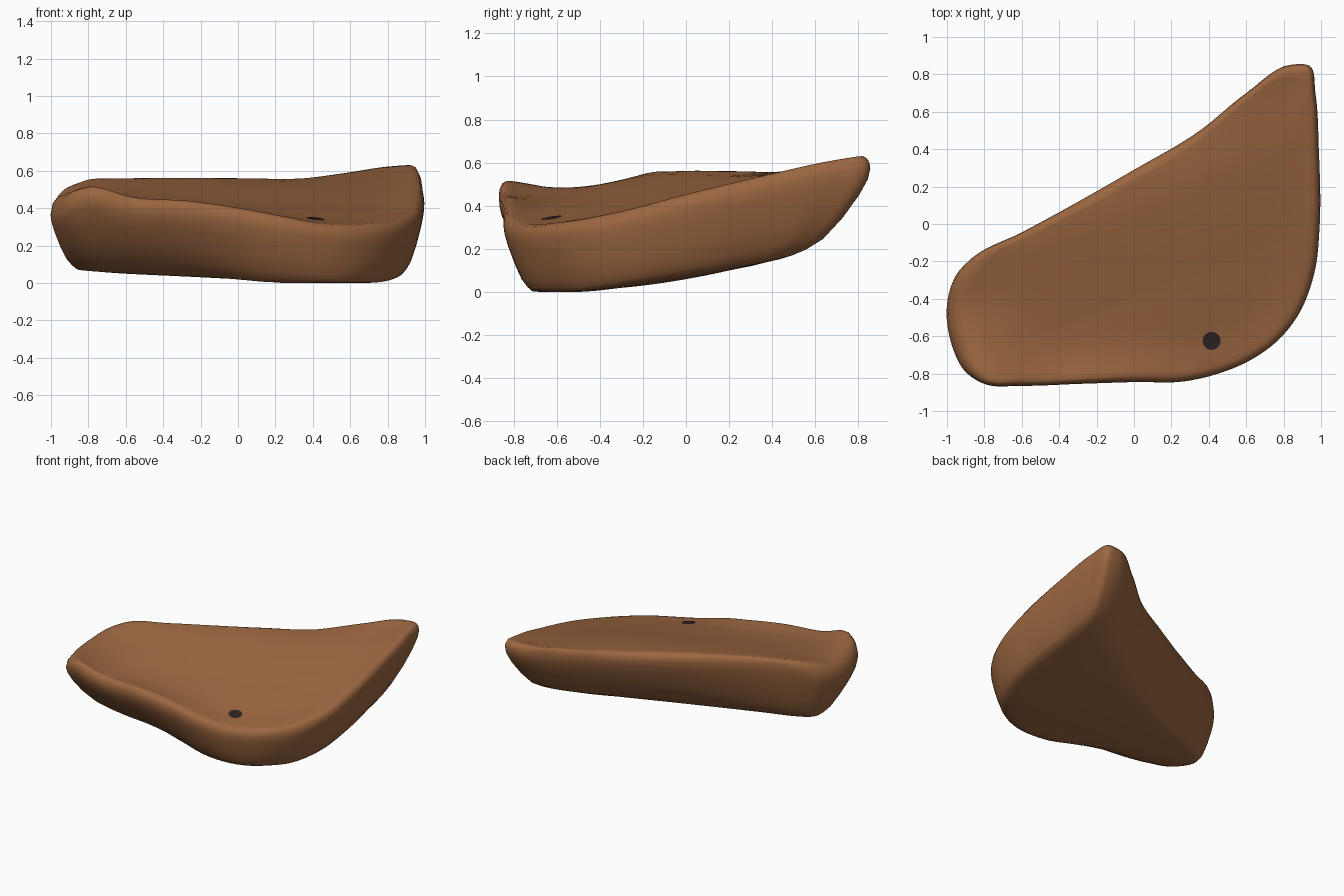
import bpy, bmesh, math
from mathutils import Vector
from mathutils.bvhtree import BVHTree

if "Cube" in bpy.data.objects:
    bpy.data.objects.remove(bpy.data.objects["Cube"])


def material(name, rgb):
    m = bpy.data.materials.new(name)
    m.diffuse_color = (*rgb, 1)
    m.use_nodes = True
    m.node_tree.nodes["Principled BSDF"].inputs["Base Color"].default_value = m.diffuse_color
    return m


brown = material("brown clay", (0.33, 0.135, 0.052))
dark = material("dark spot", (0.028, 0.018, 0.018))

# Outline stations: rim x, y, top height, then underside edge x, y
STATIONS = [
    (-1.0, -.43, .485, -.86, -.37), (-.97, -.66, .485, -.80, -.45), (-.91, -.78, .505, -.73, -.49),
    (-.8, -.855, .515, -.62, -.52), (-.6, -.865, .46, -.46, -.54), (-.3, -.855, .44, -.24, -.57),
    (0, -.845, .40, 0, -.64), (.28, -.84, .35, .27, -.71), (.45, -.80, .32, .43, -.71),
    (.6, -.74, .312, .56, -.67), (.75, -.64, .32, .68, -.58), (.87, -.5, .337, .79, -.45),
    (.96, -.28, .38, .87, -.25), (.993, 0, .45, .89, 0), (.988, .4, .543, .87, .27),
    (.97, .7, .608, .85, .42), (.94, .845, .63, .81, .49), (.85, .853, .625, .75, .48),
    (.6, .70, .59, .56, .40), (.36, .505, .56, .38, .27), (0, .29, .56, .06, .09),
    (-.6, -.045, .56, -.53, -.17), (-.87, -.185, .55, -.75, -.25), (-.955, -.28, .525, -.83, -.30),
]
STEPS = 6
CENTRE = Vector((.25, -.2))


def smooth_loop(stations):
    """Closed Catmull-Rom curve, with tangents limited by the shorter neighbour."""
    pts = [Vector(s) for s in stations]
    n, tan = len(pts), []
    length = [(pts[(i + 1) % n] - pts[i]).length for i in range(n)]
    for i in range(n):
        # Non-uniform tangent per unit length, so uneven spacing cannot overshoot
        l0, l1 = length[i - 1], length[i]
        tan.append(((pts[i] - pts[i - 1]) / l0 * l1
                    + (pts[(i + 1) % n] - pts[i]) / l1 * l0) / (l0 + l1))
    out = []
    for i in range(n):
        b, c = pts[i], pts[(i + 1) % n]
        m0, m1 = tan[i] * length[i], tan[(i + 1) % n] * length[i]
        for j in range(STEPS):
            t = j / STEPS
            out.append(b * (2 * t**3 - 3 * t**2 + 1) + m0 * (t**3 - 2 * t**2 + t)
                       + c * (3 * t**2 - 2 * t**3) + m1 * (t**3 - t**2))
    return out


loop = smooth_loop(STATIONS)
N = len(loop)
rim = [Vector(p[:2]) for p in loop]
base = [Vector(p[3:5]) for p in loop]
height = [p[2] for p in loop]
inward = [(CENTRE - r).normalized() for r in rim]
# The left end has a softer, wider rounding
soft = [max(0, min(1, (-.8 - r.x) / .15)) for r in rim]
drop = [.055 + .06 * s for s in soft]
lip_w = [.04 + .045 * s for s in soft]
lip = [r + d * w for r, d, w in zip(rim, inward, lip_w)]
span = [(lip[(i + 1) % N] - lip[i - 1]).length for i in range(N)]


def top_z(p, k):
    """Sloping top, blended from the rim heights and dished towards the front."""
    w = [s / ((p - q).length_squared + 1e-6) for s, q in zip(span, lip)]
    front = max(0, min(1, (.4 * p.x + .1 - p.y) / .5))
    return (sum(a * h for a, h in zip(w, height)) / sum(w)
            - .025 * front * min(1, (1 - k) / .25))


def under_z(p):
    """Gently tilted, slightly rounded underside."""
    belly = max(0, 1 - ((p.y + .05) / .55) ** 2) * max(0, min(1, (.92 - p.x) / .3))
    return max(0, .097 - .04 * (p.x - .5) + .161 * p.y - .035 * belly)


rings = []
# Underside, from the middle outward
for k in (.25, .5, .75, .92):
    pts = [CENTRE.lerp(b, k) for b in base]
    rings.append([(p.x, p.y, under_z(p)) for p in pts])
# Flaring sides
for t, s in ((1, .985), (.82, .92), (.6, .8), (.35, .56), (.14, .3), (.03, .12), (0, 0)):
    ring = []
    for r, b, h, d in zip(rim, base, height, drop):
        p = r.lerp(b, t)
        z = (h - d) * (1 - s) + under_z(b) * s
        ring.append((p.x, p.y, z))
    rings.append(ring)
# Rounded lip
for a in (30, 60, 90):
    c, s = 1 - math.cos(math.radians(a)), math.sin(math.radians(a))
    rings.append([(*(r + n * w * c), h - d * (1 - s))
                  for r, n, w, h, d in zip(rim, inward, lip_w, height, drop)])
# Top surface, from the lip to the middle
for k in (.96, .9, .8, .7, .6, .5, .4, .3, .2, .1):
    pts = [CENTRE.lerp(q, k) for q in lip]
    rings.append([(p.x, p.y, top_z(p, k)) for p in pts])

# Main slab
bm = bmesh.new()
grid = [[bm.verts.new(co) for co in ring] for ring in rings]
for lo, hi in zip(grid, grid[1:]):
    for i in range(N):
        j = (i + 1) % N
        bm.faces.new((lo[i], lo[j], hi[j], hi[i]))
for ring, z in ((grid[0], under_z(CENTRE)), (grid[-1], top_z(CENTRE, 0))):
    hub = bm.verts.new((*CENTRE, z))
    for i in range(N):
        bm.faces.new((ring[i], ring[(i + 1) % N], hub))
bmesh.ops.recalc_face_normals(bm, faces=bm.faces)
tree = BVHTree.FromBMesh(bm)


def add_object(name, bm, mat):
    for f in bm.faces:
        f.smooth = True
    me = bpy.data.meshes.new(name)
    bm.to_mesh(me)
    bm.free()
    me.materials.append(mat)
    ob = bpy.data.objects.new(name, me)
    bpy.context.collection.objects.link(ob)
    return ob


add_object("clay_slab", bm, brown)

# Dark spot: thin disc draped on the top surface
bm = bmesh.new()
bmesh.ops.create_circle(bm, cap_ends=True, cap_tris=True, segments=24, radius=.048)
for v in bm.verts:
    v.co.x += .415
    v.co.y -= .625
    hit = tree.ray_cast(Vector((v.co.x, v.co.y, 2)), Vector((0, 0, -1)))[0]
    v.co.z = hit.z + .005
add_object("dark_spot", bm, dark)
